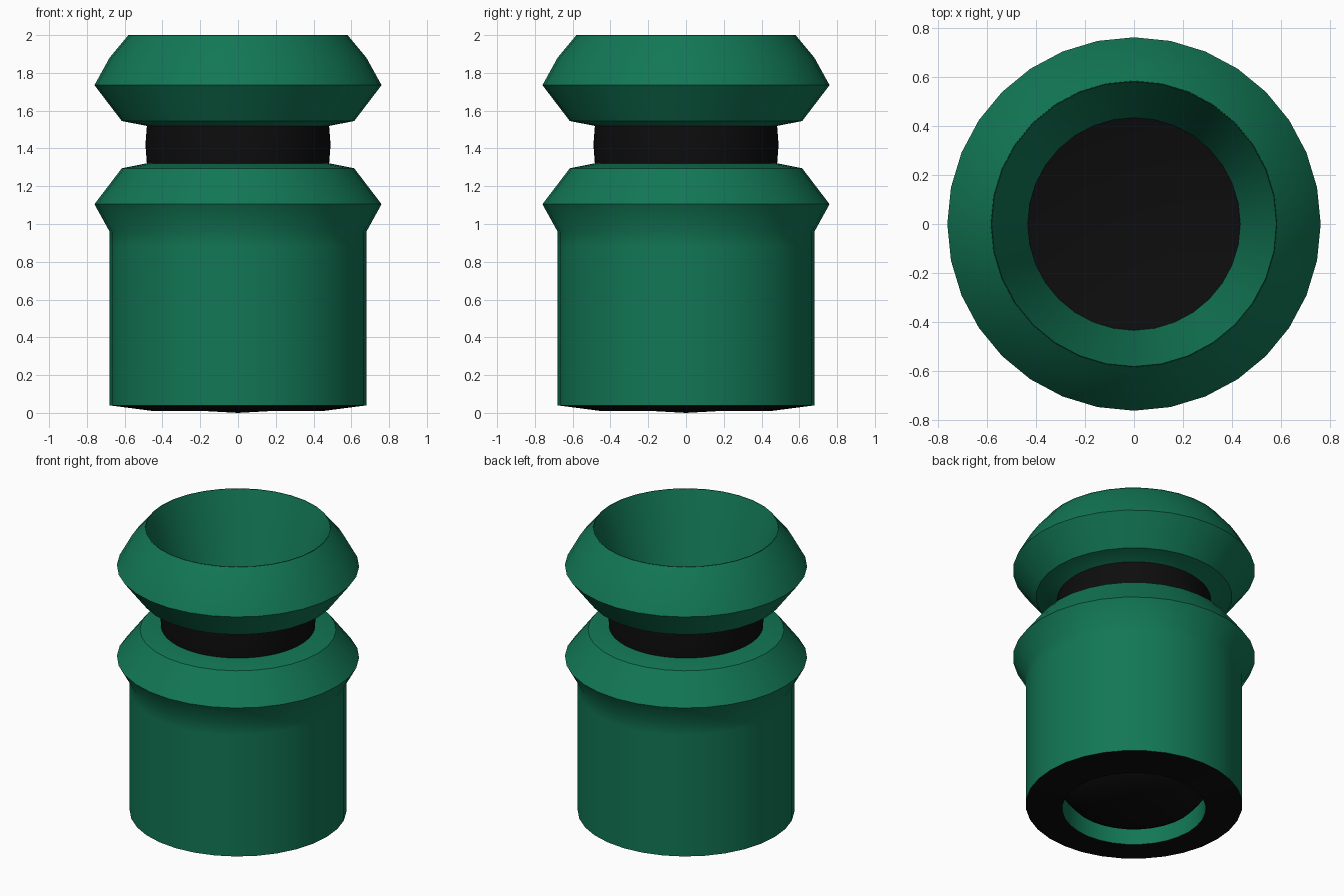
import bpy, bmesh, math

if "Cube" in bpy.data.objects:
    bpy.data.objects.remove(bpy.data.objects["Cube"])


def material(name, rgb):
    m = bpy.data.materials.new(name)
    m.diffuse_color = (*rgb, 1)
    m.use_nodes = True
    m.node_tree.nodes["Principled BSDF"].inputs["Base Color"].default_value = m.diffuse_color
    return m


green = material("deep green", (0.006, 0.185, 0.09))
black = material("black", (0.004, 0.004, 0.004))


def lathe(name, profile, mat, closed=False, sides=32):
    """Revolve (radius, height) points round z; radius 0 makes a pole."""
    bm = bmesh.new()
    rings = []
    for r, z in profile:
        n = 1 if r == 0 else sides
        rings.append([bm.verts.new((r * math.cos(i * math.tau / sides),
                                    r * math.sin(i * math.tau / sides), z)) for i in range(n)])
    pairs = list(zip(rings, rings[1:]))
    if closed:
        pairs.append((rings[-1], rings[0]))
    for a, b in pairs:
        for i in range(sides):
            j = (i + 1) % sides
            quad = [a[i % len(a)], a[j % len(a)], b[j % len(b)], b[i % len(b)]]
            bm.faces.new(list(dict.fromkeys(quad)))
    bmesh.ops.recalc_face_normals(bm, faces=bm.faces)
    me = bpy.data.meshes.new(name)
    bm.to_mesh(me)
    bm.free()
    ob = bpy.data.objects.new(name, me)
    bpy.context.collection.objects.link(ob)
    me.materials.append(mat)
    bpy.ops.object.select_all(action='DESELECT')
    ob.select_set(True)
    bpy.context.view_layer.objects.active = ob
    bpy.ops.object.shade_smooth_by_angle(angle=math.radians(35))
    return ob


# Flared upper cup with an open funnel
lathe("upper_cup", [(0.58, 2.0), (0.68, 1.88), (0.76, 1.735), (0.615, 1.545),
                    (0.47, 1.517), (0.43, 1.49)], green)
bpy.context.object.name = "upper_cup"
lathe("cup_funnel", [(0.583, 2.0), (0.515, 1.78), (0.43, 1.49)], green)
# Recalculated open shells: turn the funnel wall towards the axis
me = bpy.data.objects["cup_funnel"].data
if me.polygons[0].normal.dot(me.polygons[0].center.xyz * 1) > 0 and \
        me.polygons[0].normal.xy.dot(me.polygons[0].center.xy) > 0:
    me.flip_normals()

# Black neck with a slight bulge, closed by a flat floor
lathe("neck", [(0, 1.50), (0.435, 1.50), (0.482, 1.525), (0.49, 1.42),
               (0.482, 1.31), (0, 1.31)], black, sides=64)

# Lower body with flared collar and a recess in the base
body = lathe("body", [(0, 1.318), (0.48, 1.322), (0.615, 1.295), (0.76, 1.105),
                      (0.68, 0.96), (0.68, 0.88), (0.68, 0.04), (0.45, 0.01),
                      (0.45, 0.16), (0, 0.16)], green)
body.data.materials.append(black)
for p in body.data.polygons:
    if p.center.z < 0.035 and p.normal.z < -0.8:
        p.material_index = 1

# Black dome set into the base
lathe("base_plug", [(0, 0), (0.18, 0.01), (0.32, 0.045), (0.40, 0.09),
                    (0.45, 0.15), (0, 0.15)], black)
